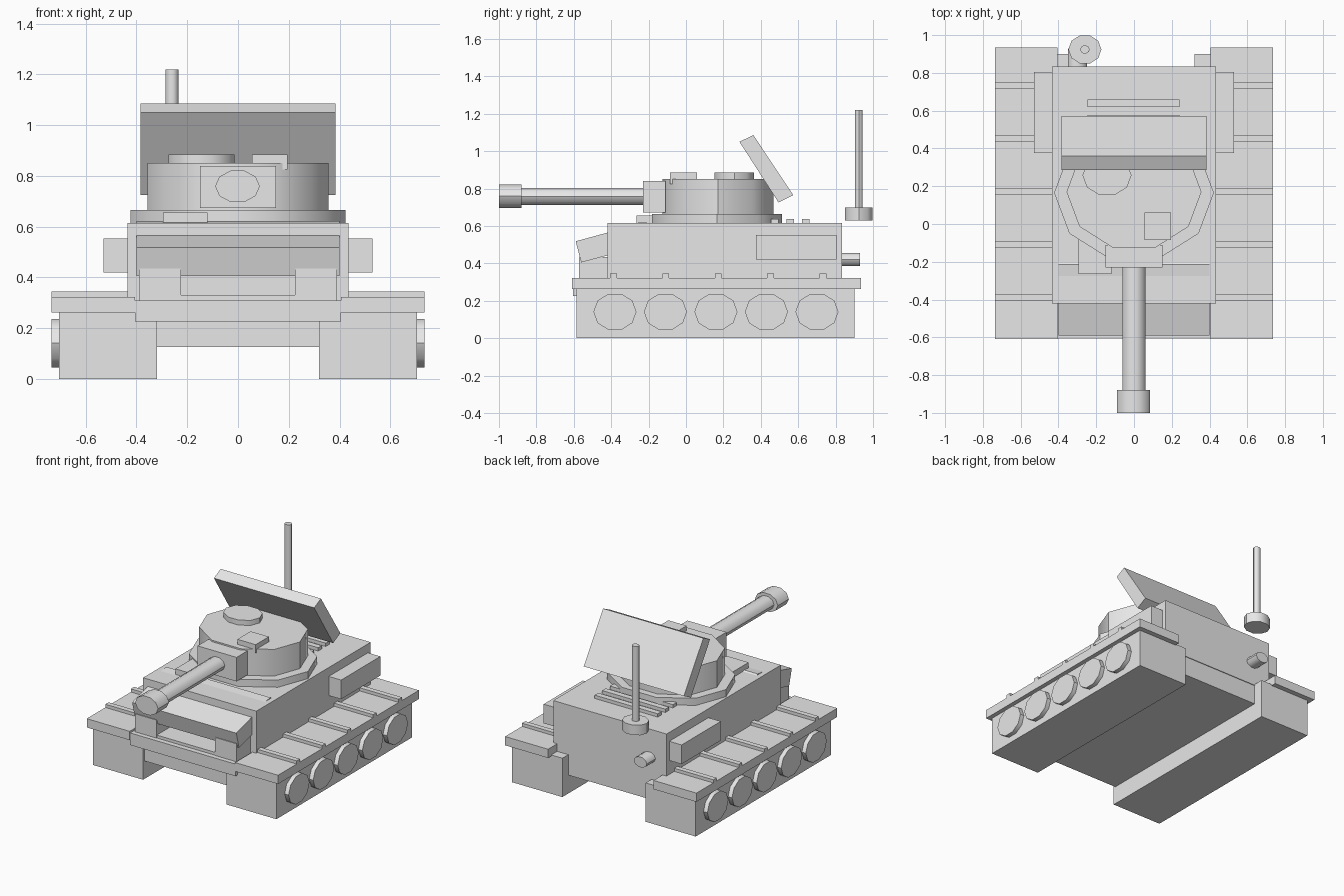
import bpy, bmesh, math
from mathutils import Vector

if "Cube" in bpy.data.objects:
    bpy.data.objects.remove(bpy.data.objects["Cube"])

grey = bpy.data.materials.new("plain grey")
grey.diffuse_color = (0.8, 0.8, 0.8, 1)
grey.use_nodes = True
grey.node_tree.nodes["Principled BSDF"].inputs["Base Color"].default_value = grey.diffuse_color


def finish(name, bm, smooth=False):
    bmesh.ops.recalc_face_normals(bm, faces=bm.faces)
    me = bpy.data.meshes.new(name)
    bm.to_mesh(me)
    bm.free()
    me.materials.append(grey)
    ob = bpy.data.objects.new(name, me)
    bpy.context.collection.objects.link(ob)
    if smooth:
        bpy.ops.object.select_all(action='DESELECT')
        ob.select_set(True)
        bpy.context.view_layer.objects.active = ob
        bpy.ops.object.shade_smooth_by_angle(angle=math.radians(40))
    return ob


def box(name, x, y, z):
    """Box from (min, max) ranges."""
    bm = bmesh.new()
    bmesh.ops.create_cube(bm, size=1)
    for v in bm.verts:
        v.co = Vector([(a + b) / 2 + c * (b - a) for (a, b), c in zip((x, y, z), v.co)])
    return finish(name, bm)


def drum(name, axis, centre, radii, span, sides=10):
    """Elliptic prism along an axis; centre and radii are for the other two axes in order."""
    bm = bmesh.new()
    others = [i for i in range(3) if i != axis]
    rings = []
    for s in span:
        ring = []
        for k in range(sides):
            a = 2 * math.pi * k / sides
            co = [0, 0, 0]
            co[axis] = s
            co[others[0]] = centre[0] + radii[0] * math.cos(a)
            co[others[1]] = centre[1] + radii[1] * math.sin(a)
            ring.append(bm.verts.new(co))
        rings.append(ring)
        bm.faces.new(ring)
    for k in range(sides):
        j = (k + 1) % sides
        bm.faces.new((rings[0][k], rings[0][j], rings[1][j], rings[1][k]))
    return finish(name, bm, True)


def extrude_x(name, half, profile):
    """Side profile of (y, z) points stretched across x."""
    bm = bmesh.new()
    a, b = [[bm.verts.new((x, y, z)) for y, z in profile] for x in (-half, half)]
    bm.faces.new(a)
    bm.faces.new(b)
    n = len(profile)
    for k in range(n):
        j = (k + 1) % n
        bm.faces.new((a[k], a[j], b[j], b[k]))
    return finish(name, bm)


def span(side, a, b):
    return tuple(sorted((side * a, side * b)))


# Hull
box("belly", (-0.33, 0.33), (-0.57, 0.83), (0.125, 0.33))
box("hull", (-0.435, 0.435), (-0.42, 0.835), (0.26, 0.615))
box("front_plate", (-0.405, 0.405), (-0.605, -0.41), (0.226, 0.31))
extrude_x("sloped_nose", 0.40, [(-0.41, 0.567), (-0.59, 0.518), (-0.56, 0.405), (-0.41, 0.445)])
extrude_x("deck_ridge", 0.40, [(-0.30, 0.612), (-0.215, 0.622), (-0.20, 0.612)])
for i in range(4):
    y = 0.64 - i * 0.083
    box(f"deck_slat_{i}", (-0.245, 0.24), (y - 0.02, y + 0.02), (0.61, 0.638))

# Running gear and side fittings, both sides
for side, tag in ((1, "right"), (-1, "left")):
    box(f"track_{tag}", span(side, 0.32, 0.705), (-0.585, 0.90), (0, 0.27))
    box(f"fender_{tag}", span(side, 0.405, 0.735), (-0.61, 0.935), (0.262, 0.323))
    box(f"side_box_{tag}", span(side, 0.43, 0.53), (0.375, 0.805), (0.42, 0.553))
    box(f"front_block_{tag}", span(side, 0.225, 0.39), (-0.573, -0.41), (0.305, 0.435))
    for i in range(5):
        y = -0.388 + i * 0.28
        box(f"fender_strip_{tag}_{i}", span(side, 0.43, 0.735), (y - 0.018, y + 0.018), (0.315, 0.345))
        drum(f"wheel_{tag}_{i}", 0, (-0.38 + i * 0.27, 0.141), (0.115, 0.101), span(side, 0.70, 0.735))

# Turret
drum("turret_ring", 2, (0, 0.165), (0.423, 0.366), (0.61, 0.665))
drum("turret", 2, (0, 0.17), (0.357, 0.312), (0.66, 0.85))
drum("cupola", 2, (-0.143, 0.258), (0.13, 0.11), (0.845, 0.885))
box("roof_hatch", (0.055, 0.195), (-0.085, 0.06), (0.825, 0.885))
box("vision_block", (-0.295, -0.12), (-0.265, -0.08), (0.61, 0.655))
extrude_x("tilted_panel", 0.385, [(0.286, 1.05), (0.36, 1.086), (0.573, 0.765), (0.495, 0.725)])

# Gun
box("gun_mount", (-0.15, 0.15), (-0.23, -0.11), (0.673, 0.84))
drum("gun_barrel", 1, (0, 0.757), (0.06, 0.047), (-0.95, -0.15))
drum("muzzle", 1, (-0.002, 0.759), (0.088, 0.065), (-1.0, -0.88))

# Rear fittings
drum("exhaust", 1, (-0.30, 0.42), (0.05, 0.037), (0.82, 0.93))
drum("antenna_base", 2, (-0.26, 0.924), (0.0875, 0.078), (0.63, 0.70))
drum("antenna_rod", 2, (-0.26, 0.924), (0.025, 0.022), (0.69, 1.22))
